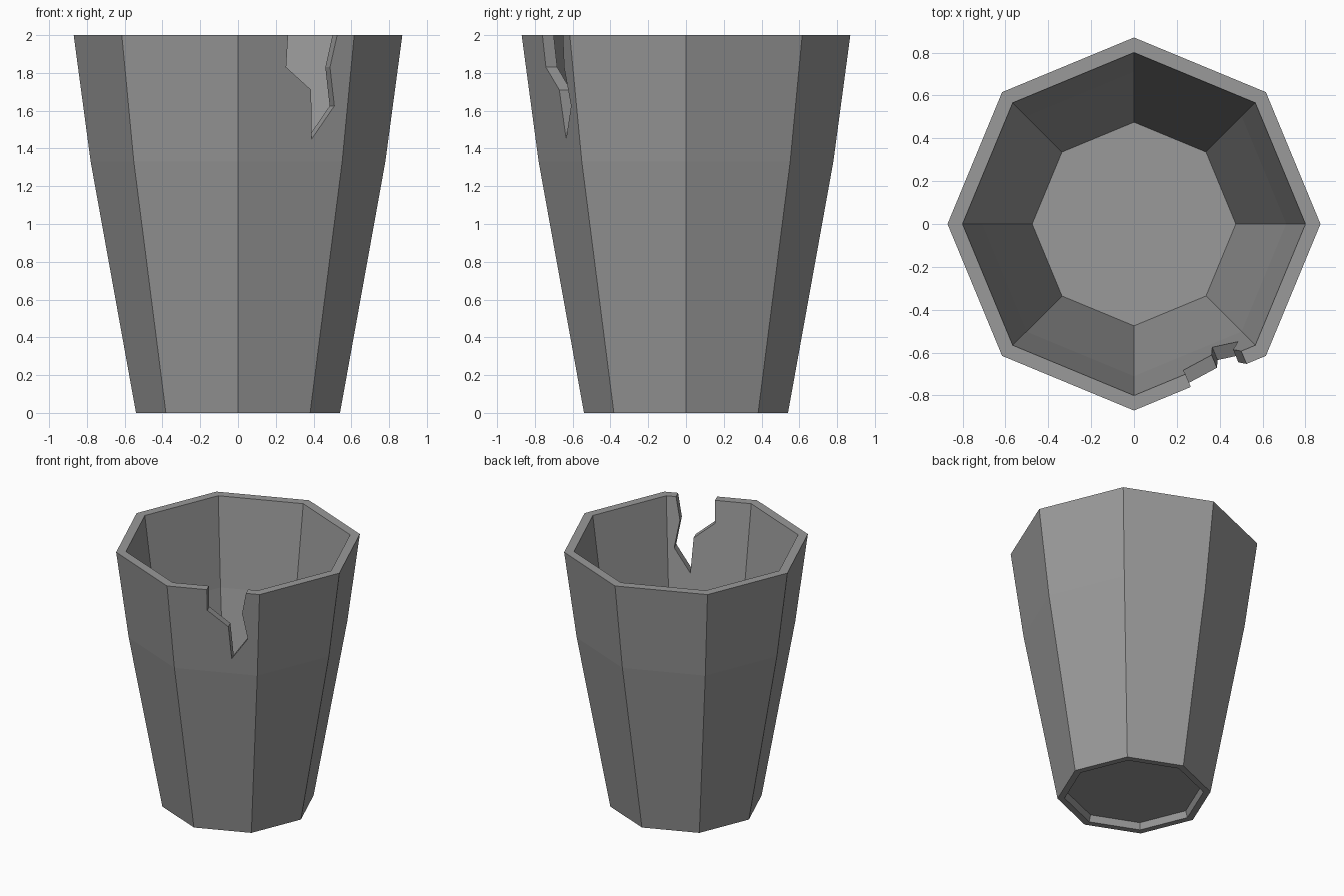
import bpy, bmesh, math
from mathutils import Vector

if "Cube" in bpy.data.objects:
    bpy.data.objects.remove(bpy.data.objects["Cube"], do_unlink=True)

SIDES = 8

grey = bpy.data.materials.new("stone_grey")
grey.use_nodes = True
colour = (0.32, 0.32, 0.32, 1)
grey.diffuse_color = colour
grey.node_tree.nodes["Principled BSDF"].inputs["Base Color"].default_value = colour


def make_object(name, bm):
    bmesh.ops.recalc_face_normals(bm, faces=bm.faces[:])
    mesh = bpy.data.meshes.new(name)
    bm.to_mesh(mesh)
    bm.free()
    mesh.materials.append(grey)
    obj = bpy.data.objects.new(name, mesh)
    bpy.context.collection.objects.link(obj)
    return obj


def loft(bm, rings):
    """Join rings of points with quads and cap both ends."""
    loops = [[bm.verts.new(p) for p in ring] for ring in rings]
    for a, b in zip(loops, loops[1:]):
        for i in range(len(a)):
            j = (i + 1) % len(a)
            bm.faces.new((a[i], a[j], b[j], b[i]))
    bm.faces.new(loops[0])
    bm.faces.new(loops[-1])


def octagon(radius, z):
    steps = [math.tau * i / SIDES for i in range(SIDES)]
    return [(radius * math.cos(a), radius * math.sin(a), z) for a in steps]


# Hollow cup: recessed underside, foot, outer wall, rim, inner wall, floor
profile = [(0.475, 0.05), (0.49, 0), (0.54, 0), (0.78, 1.33), (0.87, 2),
           (0.80, 2), (0.71, 1.33), (0.475, 0.09)]
bm = bmesh.new()
loft(bm, [octagon(r, z) for r, z in profile])
cup = make_object("cup", bm)

# Jagged chip through the front-left wall, cut square to that wall
normal = Vector((math.sin(math.pi / 8), -math.cos(math.pi / 8), 0))
along = Vector((-normal.y, normal.x, 0))
outline = [(0.27, 2.1), (0.265, 2), (0.255, 1.83), (0.387, 1.71), (0.39, 1.45),
           (0.51, 1.625), (0.487, 1.83), (0.525, 2), (0.54, 2.1)]


def chip_ring(depth):
    ring = []
    for x, z in outline:
        radius = 0.78 + (z - 1.33) * 0.134
        on_wall = Vector((x, -radius + x * math.tan(math.pi / 8), 0))
        ring.append(along * on_wall.dot(along) + normal * depth + Vector((0, 0, z)))
    return ring


bm = bmesh.new()
loft(bm, [chip_ring(0.5), chip_ring(1.0)])
cutter = make_object("chip_cutter", bm)
cutter.hide_render = True
cutter.hide_viewport = True
cutter.display_type = 'WIRE'

chip = cup.modifiers.new("chip", 'BOOLEAN')
chip.operation = 'DIFFERENCE'
chip.solver = 'EXACT'
chip.object = cutter
